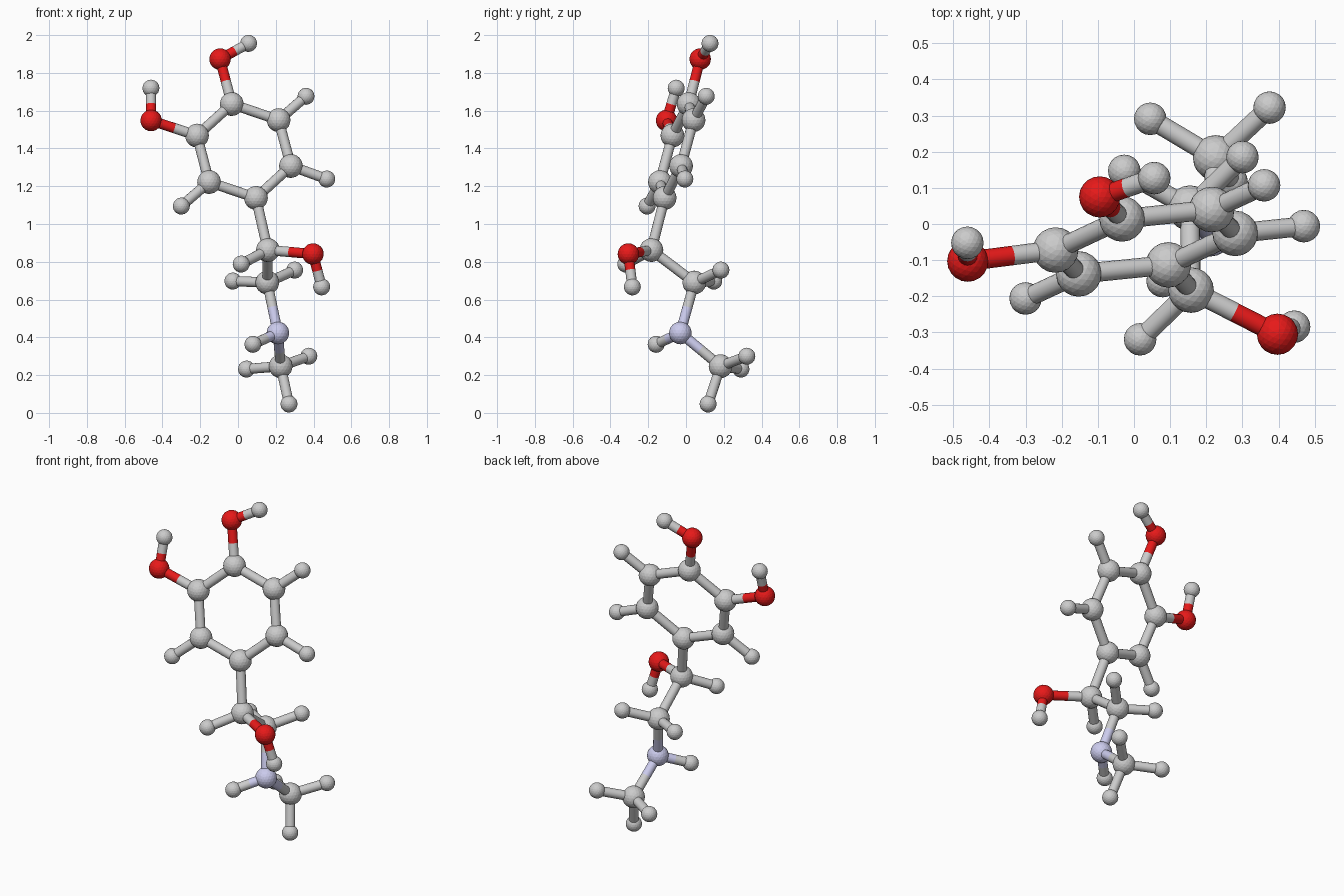
import bpy
from mathutils import Vector

if "Cube" in bpy.data.objects:
    bpy.data.objects.remove(bpy.data.objects["Cube"])

BOND_R = 0.027
RADIUS = {"carbon": 0.063, "hydrogen": 0.045, "oxygen": 0.057, "nitrogen": 0.06}


def material(name, color):
    m = bpy.data.materials.new(name)
    m.diffuse_color = color
    m.use_nodes = True
    m.node_tree.nodes["Principled BSDF"].inputs["Base Color"].default_value = m.diffuse_color
    return m


MATS = {"oxygen": material("red", (0.8, 0.01, 0.01, 1)),
        "nitrogen": material("lilac", (0.6, 0.6, 0.85, 1))}

# Heavy atoms: element and centre
ATOMS = {
    "ring_1": ("carbon", (-0.033, 0.014, 1.635)),
    "ring_2": ("carbon", (-0.217, -0.072, 1.468)),
    "ring_3": ("carbon", (-0.153, -0.138, 1.222)),
    "ring_4": ("carbon", (0.095, -0.113, 1.138)),
    "ring_5": ("carbon", (0.280, -0.026, 1.307)),
    "ring_6": ("carbon", (0.215, 0.040, 1.550)),
    "top_oxygen": ("oxygen", (-0.095, 0.075, 1.873)),
    "left_oxygen": ("oxygen", (-0.460, -0.103, 1.548)),
    "chain_upper": ("carbon", (0.158, -0.183, 0.862)),
    "side_oxygen": ("oxygen", (0.397, -0.305, 0.841)),
    "chain_lower": ("carbon", (0.155, 0.044, 0.690)),
    "nitrogen": ("nitrogen", (0.211, -0.030, 0.423)),
    "end_carbon": ("carbon", (0.226, 0.183, 0.247)),
}

# Hydrogens: parent atom and centre
HYDROGENS = [
    ("top_oxygen", (0.056, 0.127, 1.956)),
    ("left_oxygen", (-0.461, -0.052, 1.719)),
    ("side_oxygen", (0.443, -0.284, 0.667)),
    ("ring_3", (-0.300, -0.206, 1.095)),
    ("ring_5", (0.470, -0.006, 1.238)),
    ("ring_6", (0.360, 0.107, 1.676)),
    ("chain_upper", (0.017, -0.319, 0.788)),
    ("chain_lower", (-0.027, 0.147, 0.698)),
    ("chain_lower", (0.300, 0.185, 0.756)),
    ("nitrogen", (0.079, -0.158, 0.363)),
    ("end_carbon", (0.270, 0.117, 0.047)),
    ("end_carbon", (0.045, 0.291, 0.232)),
    ("end_carbon", (0.375, 0.322, 0.300)),
]

# Bonds: hexagonal ring, then chain and side groups
BONDS = [(f"ring_{i}", f"ring_{i % 6 + 1}") for i in range(1, 7)]
BONDS += [("ring_1", "top_oxygen"), ("ring_2", "left_oxygen"),
          ("ring_4", "chain_upper"), ("chain_upper", "side_oxygen"),
          ("chain_upper", "chain_lower"), ("chain_lower", "nitrogen"),
          ("nitrogen", "end_carbon")]
for n, (parent, pos) in enumerate(HYDROGENS, 1):
    ATOMS[f"hydrogen_{n}"] = ("hydrogen", pos)
    BONDS.append((parent, f"hydrogen_{n}"))


def paint(obj, element):
    if element in MATS:
        obj.data.materials.append(MATS[element])


def ball(name, element, pos):
    bpy.ops.mesh.primitive_ico_sphere_add(
        subdivisions=3, radius=RADIUS[element], location=pos)
    obj = bpy.context.object
    obj.name = name + "_ball"
    paint(obj, element)


def rod(name, element, a, b):
    d = b - a
    bpy.ops.mesh.primitive_cylinder_add(
        vertices=16, radius=BOND_R, depth=d.length, location=(a + b) / 2,
        rotation=d.to_track_quat('Z', 'Y').to_euler())
    obj = bpy.context.object
    obj.name = name
    bpy.ops.object.shade_smooth_by_angle()
    paint(obj, element)


# Balls
for name, (element, pos) in ATOMS.items():
    ball(name, element, pos)

# Rods, split at the middle where the two ends differ in colour
for a, b in BONDS:
    (ea, pa), (eb, pb) = ATOMS[a], ATOMS[b]
    pa, pb = Vector(pa), Vector(pb)
    name = f"rod_{a}_to_{b}"
    if MATS.get(ea) == MATS.get(eb):
        rod(name, ea, pa, pb)
    else:
        mid = (pa + pb) / 2
        rod(name + "_start", ea, pa, mid)
        rod(name + "_end", eb, mid, pb)
